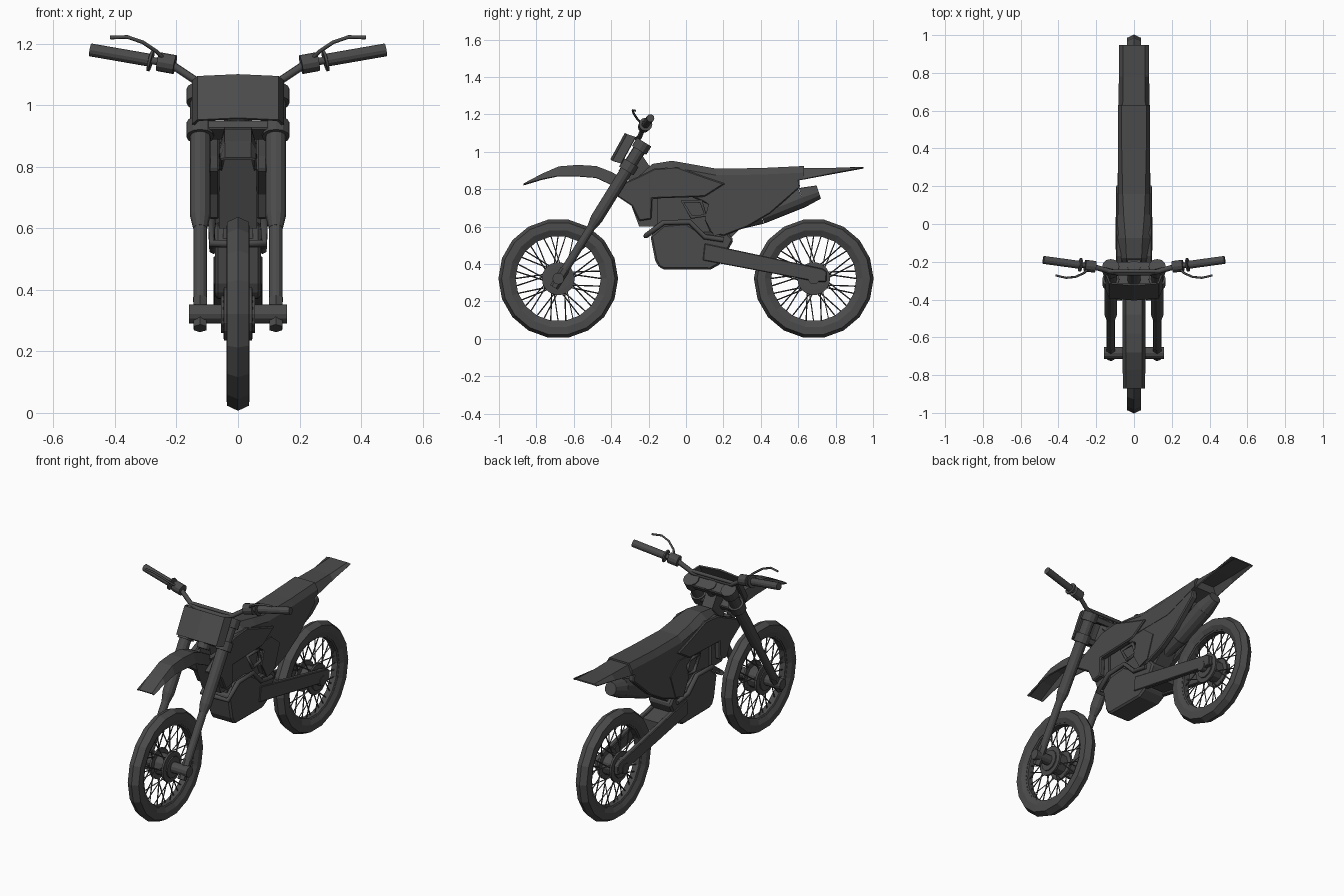
import bpy, bmesh, math
from mathutils import Vector, Matrix

mat = bpy.data.materials.new("dark_grey")
mat.diffuse_color = (0.07, 0.07, 0.07, 1)


def finish(name, bm, mirror=False, bevel=0, thick=0):
    bmesh.ops.recalc_face_normals(bm, faces=bm.faces[:])
    me = bpy.data.meshes.new(name)
    bm.to_mesh(me)
    bm.free()
    me.materials.append(mat)
    ob = bpy.data.objects.new(name, me)
    bpy.context.collection.objects.link(ob)
    if thick:
        ob.modifiers.new("thickness", 'SOLIDIFY').thickness = thick
    if bevel:
        b = ob.modifiers.new("bevel", 'BEVEL')
        b.width, b.segments = bevel, 1
    if mirror:
        ob.modifiers.new("mirror", 'MIRROR')
    return ob


def rod(bm, p, q, r1, r2=None, n=12):
    p, q = Vector(p), Vector(q)
    m = Matrix.Translation((p + q) / 2) @ (q - p).to_track_quat('Z', 'Y').to_matrix().to_4x4()
    bmesh.ops.create_cone(bm, cap_ends=True, segments=n, radius1=r1,
                          radius2=r1 if r2 is None else r2, depth=(q - p).length, matrix=m)


def rods(name, items, mirror=False):
    bm = bmesh.new()
    for it in items:
        rod(bm, *it)
    return finish(name, bm, mirror)


def slab(name, pts, x0, x1, **kw):
    # side profile in (y, z) extruded across x
    bm = bmesh.new()
    a = [bm.verts.new((x0, y, z)) for y, z in pts]
    b = [bm.verts.new((x1, y, z)) for y, z in pts]
    bm.faces.new(a)
    bm.faces.new(b)
    for i in range(len(pts)):
        j = (i + 1) % len(pts)
        bm.faces.new((a[i], a[j], b[j], b[i]))
    return finish(name, bm, **kw)


def loft(bm, secs, ring=True, loop=False):
    rows = [[bm.verts.new(p) for p in s] for s in secs]
    n, m = len(rows), len(rows[0])
    for i in range(n if loop else n - 1):
        a, b = rows[i], rows[(i + 1) % n]
        for j in range(m if ring else m - 1):
            k = (j + 1) % m
            bm.faces.new((a[j], a[k], b[k], b[j]))
    if ring and not loop:
        bm.faces.new(rows[0])
        bm.faces.new(rows[-1])


def lathe(bm, prof, cy, cz, n):
    # closed (radius, x) profile spun about the wheel axle
    secs = []
    for i in range(n):
        t = 2 * math.pi * (i + 0.5) / n
        secs.append([(x, cy + r * math.sin(t), cz + r * math.cos(t)) for r, x in prof])
    loft(bm, secs, loop=True)


def tube(name, pts, r, cyclic=False, mirror=False):
    for s in ((1, -1) if mirror else (1,)):
        cu = bpy.data.curves.new(name, 'CURVE')
        cu.dimensions = '3D'
        cu.bevel_depth, cu.bevel_resolution, cu.use_fill_caps = r, 1, True
        sp = cu.splines.new('POLY')
        sp.points.add(len(pts) - 1)
        for p, (x, y, z) in zip(sp.points, pts):
            p.co = (s * x, y, z, 1)
        sp.use_cyclic_u = cyclic
        cu.materials.append(mat)
        bpy.context.collection.objects.link(bpy.data.objects.new(name, cu))


# wheels: tyre, rim, hub with flanges, crossed spokes
for name, cy in (("front", -0.683), ("rear", 0.683)):
    cz = 0.322
    bm = bmesh.new()
    lathe(bm, [(0.32, 0), (0.303, 0.036), (0.262, 0.038), (0.236, 0.024),
               (0.236, -0.024), (0.262, -0.038), (0.303, -0.036)], cy, cz, 18)
    finish(name + "_tyre", bm)
    bm = bmesh.new()
    lathe(bm, [(0.24, 0.024), (0.228, 0.018), (0.228, -0.018), (0.24, -0.024)], cy, cz, 18)
    finish(name + "_rim", bm)
    bm = bmesh.new()
    for x in (-0.04, 0.04):
        lathe(bm, [(0.088, x - 0.006), (0.088, x + 0.006), (0.06, x + 0.008), (0.06, x - 0.008)], cy, cz, 18)
    rod(bm, (-0.055, cy, cz), (0.055, cy, cz), 0.062)
    finish(name + "_hub", bm)
    bm = bmesh.new()
    for i in range(36):
        t = 2 * math.pi * i / 36
        u = t + (0.28 if i // 2 % 2 else -0.28)
        x = 0.036 if i % 2 else -0.036
        rod(bm, (x, cy + 0.08 * math.sin(u), cz + 0.08 * math.cos(u)),
            (0, cy + 0.233 * math.sin(t), cz + 0.233 * math.cos(t)), 0.0035, 0.0035, 4)
    finish(name + "_spokes", bm)


# front fork, axle, steering clamps
def fork(z, x=0.123):
    return (x, -0.70 + (z - 0.285) * 0.621, z)


rods("fork_leg", [(fork(1.05), fork(0.64), 0.033), (fork(0.64), fork(0.60), 0.033, 0.023),
                  (fork(0.61), fork(0.33), 0.022), (fork(0.37), fork(0.275), 0.026, 0.024, 6)], True)
rods("front_axle", [((-0.16, -0.683, 0.322), (0.16, -0.683, 0.322), 0.031)])
rods("clamp_rings", [(fork(z - 0.022), fork(z + 0.022), 0.045) for z in (0.92, 1.03)], True)
for z in (0.92, 1.03):
    _, y, _ = fork(z)
    d, e = Vector((0.527, 0.85)) * 0.018, Vector((0.85, -0.527)) * 0.035
    c = Vector((y, z))
    slab("clamp_bridge", [c + d + e, c + d - e, c - d - e, c - d + e], -0.11, 0.11, bevel=0.005)
rods("steering_stem", [(fork(0.88, 0), fork(1.05, 0), 0.035)])
slab("frame_neck", [(-0.32, 0.90), (-0.24, 0.99), (-0.2, 0.93), (-0.12, 0.88), (-0.2, 0.8), (-0.3, 0.82)], -0.035, 0.035)

# handlebar, grips, levers
half = [(0.48, -0.19, 1.18), (0.22, -0.225, 1.135), (0.13, -0.25, 1.075), (0.08, -0.26, 1.068)]
tube("handlebar", half + [(-x, y, z) for x, y, z in half[::-1]], 0.014)
tube("bar_brace", [(-0.14, -0.25, 1.085), (0.14, -0.25, 1.085)], 0.01)
rods("grip", [((0.29, -0.216, 1.147), (0.48, -0.19, 1.18), 0.021),
              ((0.28, -0.217, 1.145), (0.288, -0.216, 1.147), 0.036),
              ((0.205, -0.227, 1.132), (0.26, -0.22, 1.142), 0.031)], True)
tube("lever", [(0.235, -0.23, 1.145), (0.265, -0.26, 1.175), (0.31, -0.28, 1.205),
               (0.36, -0.285, 1.222), (0.415, -0.272, 1.22)], 0.006, mirror=True)

# number plate
bm = bmesh.new()
loft(bm, [[(-0.15, y + 0.045, z - 0.015), (-0.132, y, z), (0, y - 0.012, z + 0.006),
           (0.132, y, z), (0.15, y + 0.045, z - 0.015)] for y, z in ((-0.315, 1.095), (-0.393, 0.953))], ring=False)
finish("number_plate", bm, thick=0.01)


# fenders as folded sheets
def sheet(name, stations):
    bm = bmesh.new()
    loft(bm, [[(-w, y, ze), (-0.72 * w, y, zc), (0.72 * w, y, zc), (w, y, ze)]
              for y, zc, ze, w in stations], ring=False)
    finish(name, bm, thick=0.008)


sheet("front_fender", [(-0.87, 0.83, 0.826, 0.058), (-0.77, 0.883, 0.855, 0.06), (-0.68, 0.922, 0.872, 0.06),
                       (-0.58, 0.93, 0.87, 0.06), (-0.48, 0.924, 0.862, 0.06), (-0.40, 0.893, 0.825, 0.06),
                       (-0.33, 0.855, 0.79, 0.06)])
sheet("rear_fender", [(0.5, 0.9, 0.83, 0.085), (0.63, 0.914, 0.855, 0.083),
                      (0.78, 0.914, 0.885, 0.08), (0.948, 0.92, 0.917, 0.08)])

# tank and seat
bm = bmesh.new()
secs = []
for y, zt, zb, wt, wb in ((-0.25, 0.87, 0.79, 0.035, 0.06), (-0.18, 0.935, 0.78, 0.04, 0.075),
                          (-0.075, 0.952, 0.78, 0.045, 0.088), (0.05, 0.93, 0.78, 0.055, 0.086),
                          (0.16, 0.91, 0.78, 0.06, 0.085), (0.40, 0.913, 0.78, 0.065, 0.085),
                          (0.63, 0.924, 0.86, 0.065, 0.085)):
    zm = zt - 0.035
    secs.append([(-wb, y, zb), (-wb, y, zm), (-wt, y, zt), (wt, y, zt), (wb, y, zm), (wb, y, zb)])
loft(bm, secs)
finish("tank_and_seat", bm)

# side plastics
slab("shroud", [(-0.41, 0.79), (-0.33, 0.835), (-0.25, 0.87), (-0.17, 0.91), (-0.05, 0.92), (0.09, 0.87),
                (0.21, 0.83), (0.1, 0.76), (-0.18, 0.75), (-0.185, 0.64), (-0.25, 0.63), (-0.29, 0.71)],
     0.06, 0.096, mirror=True, bevel=0.006)
slab("side_panel", [(0.03, 0.76), (0.06, 0.83), (0.3, 0.86), (0.6, 0.885), (0.61, 0.81), (0.45, 0.67),
                    (0.33, 0.6), (0.2, 0.55), (0.13, 0.57), (0.1, 0.64), (0.12, 0.72)],
     0.045, 0.083, mirror=True, bevel=0.006)
slab("side_plate", [(0.05, 0.77), (0.19, 0.775), (0.27, 0.71), (0.22, 0.57), (0.15, 0.55), (0.1, 0.64),
                    (0.12, 0.72)], 0.08, 0.088, mirror=True)

# radiator, inner core, engine
slab("radiator", [(-0.34, 0.84), (-0.25, 0.6), (-0.15, 0.6), (-0.15, 0.85)], -0.062, 0.062)
slab("inner_core", [(-0.17, 0.85), (-0.17, 0.5), (0.2, 0.5), (0.32, 0.62), (0.54, 0.77), (0.54, 0.86)], -0.048, 0.048)
slab("engine", [(-0.19, 0.55), (-0.165, 0.42), (-0.145, 0.383), (-0.12, 0.372), (0.13, 0.37), (0.185, 0.40),
                (0.255, 0.53), (0.22, 0.57), (0.08, 0.57), (0, 0.62), (-0.12, 0.61)], -0.075, 0.075, bevel=0.01)

# frame rails
tube("frame_rail", [(0, -0.215, 0.55), (0.085, -0.215, 0.55), (0.085, -0.12, 0.622), (0.085, 0.02, 0.625),
                    (0.082, 0.10, 0.545), (0.08, 0.2, 0.53)], 0.014, mirror=True)
tube("frame_brace", [(0.075, -0.02, 0.735), (0.075, 0.08, 0.735), (0.075, 0.105, 0.66), (0.075, 0.03, 0.65)],
     0.011, cyclic=True, mirror=True)

# swingarm, rear axle, silencer
slab("swingarm", [(0.1, 0.51), (0.09, 0.42), (0.7, 0.305), (0.75, 0.305), (0.752, 0.36), (0.73, 0.375)],
     0.052, 0.08, mirror=True, bevel=0.004)
slab("swingarm_bridge", [(0.2, 0.48), (0.2, 0.41), (0.33, 0.39), (0.33, 0.45)], -0.055, 0.055)
rods("rear_axle", [((-0.083, 0.683, 0.322), (0.083, 0.683, 0.322), 0.03)])
rods("silencer", [((0, 0.24, 0.61), (0, 0.40, 0.665), 0.035, 0.052), ((0, 0.40, 0.665), (0, 0.62, 0.755), 0.052, 0.054),
                  ((0, 0.62, 0.755), (0, 0.71, 0.785), 0.054, 0.037)])
